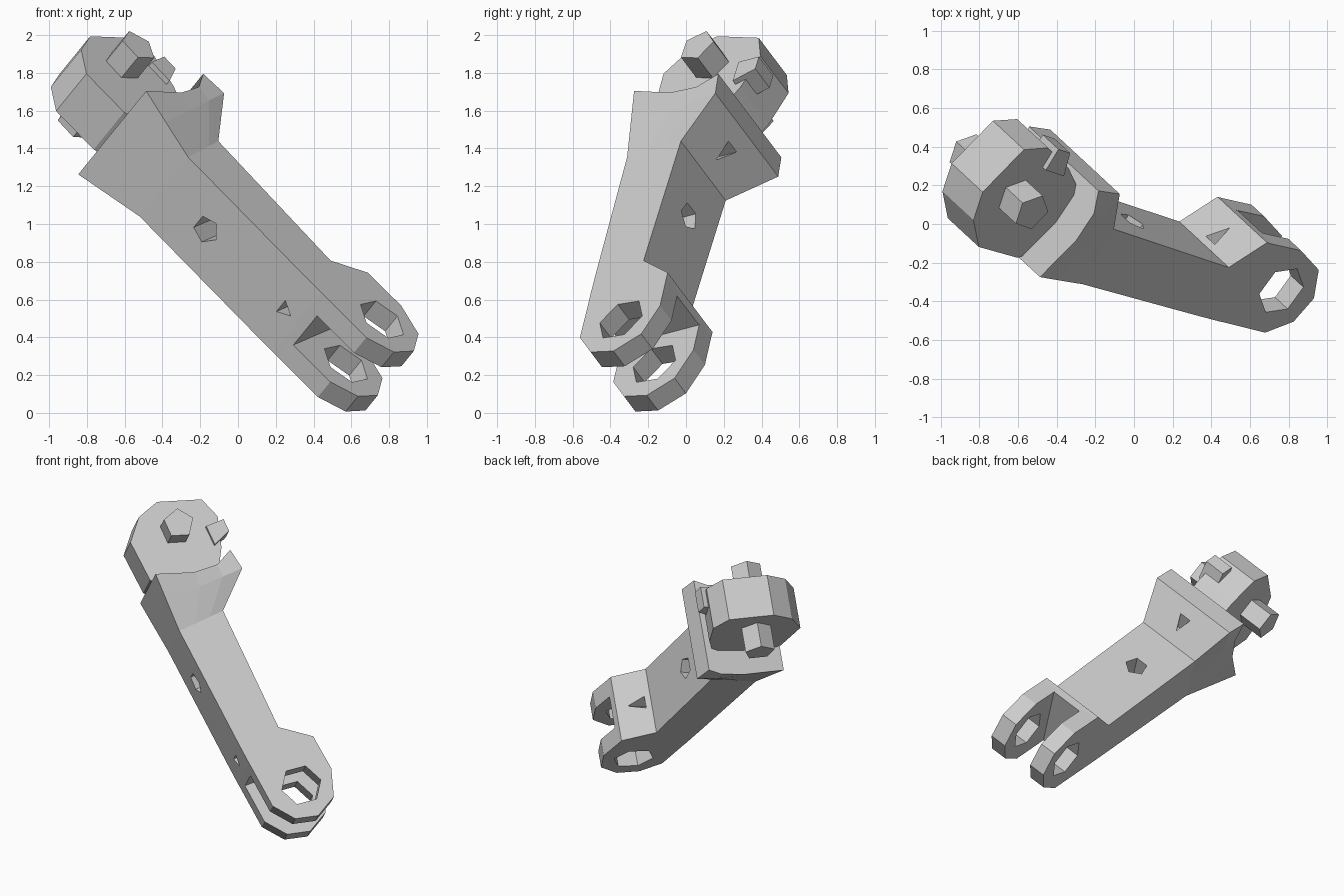
import bpy, bmesh, math
from mathutils import Matrix, Vector

if "Cube" in bpy.data.objects:
    bpy.data.objects.remove(bpy.data.objects["Cube"])

# Local frame of the tilted link: u along the arm, v through its depth, w along the pivot
U = Vector((.669, -.220, -.710)).normalized()
W = Vector((.545, -.505, .670))
W = (W - U * W.dot(U)).normalized()
V = W.cross(U)
FRAME = Matrix((U, V, W)).transposed().to_4x4()
FRAME.translation = (-.69, .21, 1.743)


def add_object(name, verts, faces):
    mesh = bpy.data.meshes.new(name)
    mesh.from_pydata(verts, [], faces)
    bm = bmesh.new()
    bm.from_mesh(mesh)
    bmesh.ops.recalc_face_normals(bm, faces=bm.faces)
    bm.to_mesh(mesh)
    bm.free()
    ob = bpy.data.objects.new(name, mesh)
    bpy.context.collection.objects.link(ob)
    ob.matrix_world = FRAME
    return ob


def skin(name, rings):
    """Closed solid through equal-length rings of points."""
    n = len(rings[0])
    verts = [p for r in rings for p in r]
    faces = [(k * n + i, k * n + (i + 1) % n, (k + 1) * n + (i + 1) % n, (k + 1) * n + i)
             for k in range(len(rings) - 1) for i in range(n)]
    faces += [tuple(range(n)), tuple(range(len(verts) - n, len(verts)))]
    return add_object(name, verts, faces)


def prism(name, profile, w0, w1):
    return skin(name, [[(u, v, w) for u, v in profile] for w in (w0, w1)])


def ngon(n, r, cu=0, cv=0, turn=0):
    return [(cu + r * math.cos(turn + math.tau * i / n),
             cv + r * math.sin(turn + math.tau * i / n)) for i in range(n)]


def cut(ob, cutter):
    cutter.hide_render = True
    mod = ob.modifiers.new("hole", 'BOOLEAN')
    mod.operation, mod.solver, mod.object = 'DIFFERENCE', 'EXACT', cutter
    bpy.context.view_layer.update()
    dg = bpy.context.evaluated_depsgraph_get()
    mesh = bpy.data.meshes.new_from_object(ob.evaluated_get(dg))
    ob.modifiers.clear()
    ob.data = mesh
    bpy.data.objects.remove(cutter)


# Arm body: stations of four (u, v, half width) points, mirrored across w
stations = [
    [(.27, -.31, .33), (.36, -.06, .33), (.37, .11, .33), (.31, .235, .33)],
    [(.46, -.308, .285), (.46, -.06, .30), (.46, .11, .32), (.46, .255, .33)],
    [(.675, -.305, .235), (.67, -.18, .235), (.665, -.07, .235), (.66, .032, .235)],
    [(1.55, -.272, .235), (1.55, -.17, .235), (1.55, -.07, .235), (1.55, .03, .235)],
    [(1.70, -.265, .235), (1.70, -.1, .235), (1.70, .06, .235), (1.70, .223, .235)],
    [(1.76, -.26, .235), (1.76, -.1, .235), (1.76, .06, .235), (1.76, .225, .235)],
]
body = skin("arm_body", [[(u, v, h) for u, v, h in s] + [(u, v, -h) for u, v, h in reversed(s)]
                         for s in stations])

# Holes in the broad faces of the arm
for cu, r, n, v0, v1 in ((1.0, .075, 5, -.5, .5), (1.60, .05, 3, -.5, .5), (.55, .05, 3, .05, .5)):
    ring = [[(cu + a, v, b) for a, b in ngon(n, r)] for v in (v0, v1)]
    cut(body, skin("hole_cutter", ring))

# Fork plates with hexagonal eyes
plate = [(1.72, -.263), (2.04, -.245), (2.18, -.14), (2.22, .015),
         (2.14, .17), (1.95, .24), (1.72, .223)]
for side, label in ((1, "upper"), (-1, "lower")):
    fork = prism("fork_plate_" + label, plate, side * .115, side * .235)
    cut(fork, prism("eye_cutter", ngon(6, .14, 1.98, 0, .4), side * .05, side * .3))

# Pivot eye at the other end
eye = [(-.23, -.03), (-.13, .26), (.02, .31), (.23, .24), (.42, .12),
       (.42, -.2), (.25, -.31), (-.04, -.32), (-.18, -.19)]
prism("pivot_eye", eye, -.155, .14)

# Pivot pin through the eye and a small lug on its back rim
prism("pivot_pin", ngon(5, .105, 0, 0, .3), -.33, .30)
prism("rim_lug", [(.06, .2), (.06, .33), (.15, .33), (.2, .2)], .02, .17)
